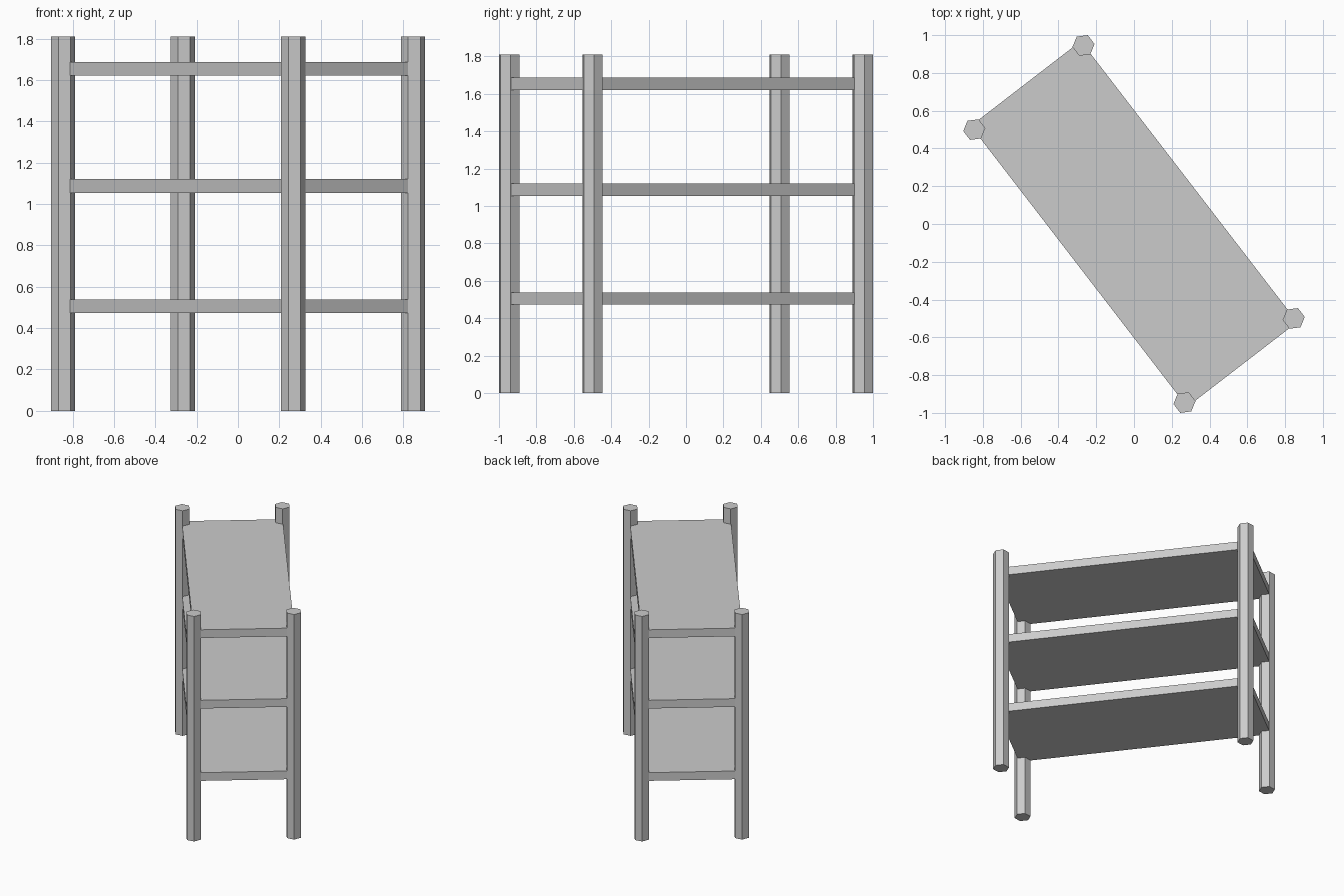
import bpy
from math import radians, pi
from mathutils import Matrix, Vector

if "Cube" in bpy.data.objects:
    bpy.data.objects.remove(bpy.data.objects["Cube"])

TURN = Matrix.Rotation(radians(-52.4), 4, 'Z')   # whole rack is turned in plan
HEIGHT = 1.81
POST_R = 0.059
POST_X, POST_Y = 0.912, 0.365                    # post centres along / across the rack


def place(name, loc):
    ob = bpy.context.object
    ob.name = name
    ob.data.name = name
    ob.matrix_world = TURN @ Matrix.Translation(Vector(loc))
    return ob


def add_post(name, x, y):
    bpy.ops.mesh.primitive_cylinder_add(vertices=6, radius=POST_R, depth=HEIGHT)
    ob = place(name, (x, y, HEIGHT / 2))
    # primitive starts with a vertex on +Y; turn it so a corner points along the rack
    ob.data.transform(Matrix.Rotation(pi / 2, 4, 'Z'))


def add_shelf(name, z):
    bpy.ops.mesh.primitive_cube_add(size=1)
    ob = place(name, (0, 0, z))
    ob.data.transform(Matrix.Diagonal((2 * 0.939, 2 * 0.368, 0.066, 1)))


# Four hexagonal corner posts
for end, sx in (("left", -1), ("right", 1)):
    for side, sy in (("front", -1), ("back", 1)):
        add_post(f"{side}_{end}_post", sx * POST_X, sy * POST_Y)

# Three flat shelves
for name, z in (("lower_shelf", 0.505), ("middle_shelf", 1.087), ("upper_shelf", 1.654)):
    add_shelf(name, z)
